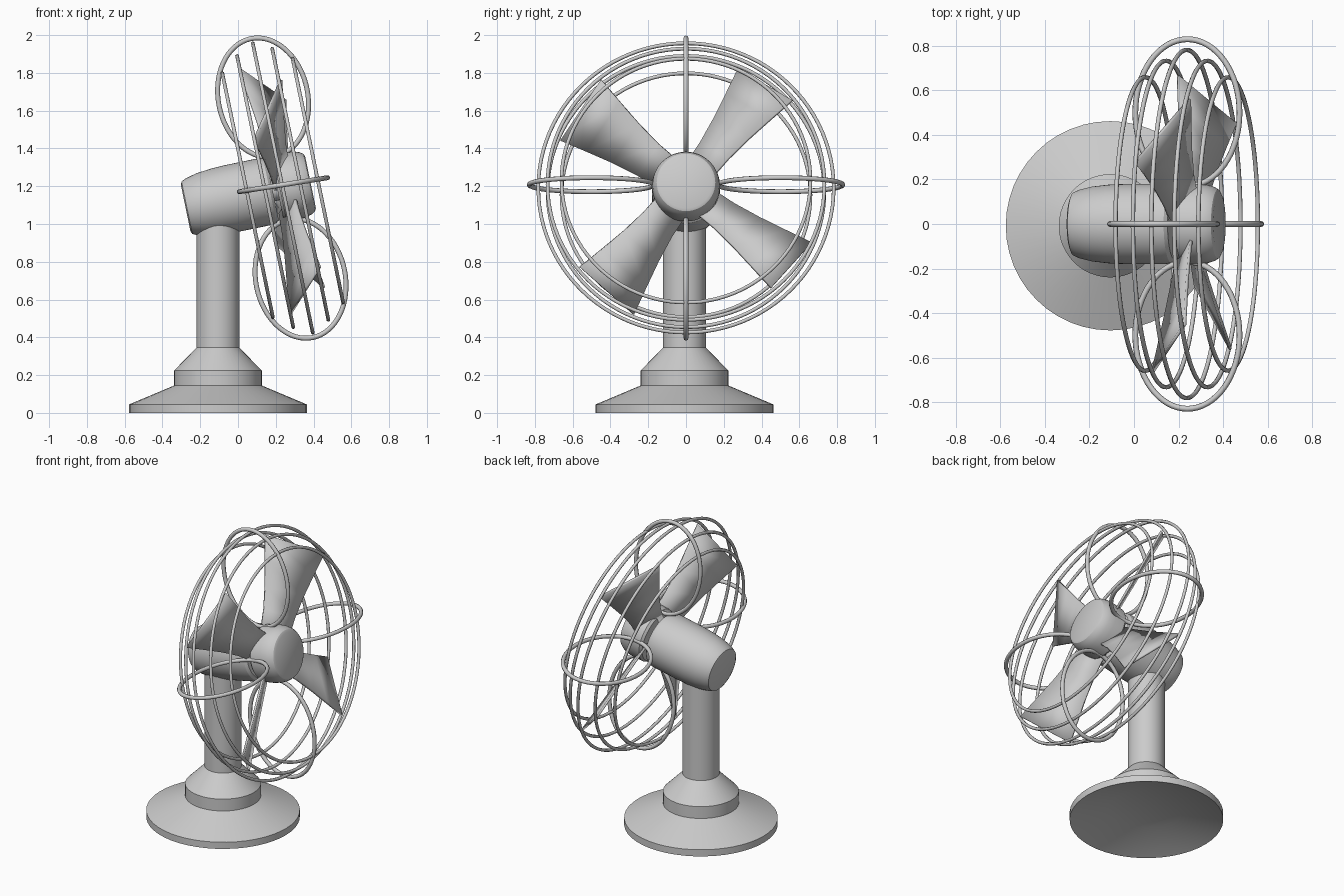
import bpy, bmesh
from math import sin, cos, pi, radians, tan
from mathutils import Matrix, Vector

if "Cube" in bpy.data.objects:
    bpy.data.objects.remove(bpy.data.objects["Cube"])

TILT = radians(11.7)
# Fan head frame: local x is the fan axis, tilted upward
HEAD = Matrix.Translation((0.232, 0, 1.19)) @ Matrix.Rotation(-TILT, 4, 'Y')
# Side ribs sit slightly higher and flatter than the rest of the head
SIDE = Matrix.Translation((0.24, 0, 1.208)) @ Matrix.Rotation(radians(-9), 4, 'Y')
# Turns a lathe axis (z) into the fan axis (x)
AXIS = HEAD @ Matrix.Rotation(pi / 2, 4, 'Y')


def smooth(obj, angle=30):
    bpy.ops.object.select_all(action='DESELECT')
    obj.select_set(True)
    bpy.context.view_layer.objects.active = obj
    bpy.ops.object.shade_smooth_by_angle(angle=radians(angle))


def mesh_object(name, bm, matrix):
    bm.transform(matrix)
    mesh = bpy.data.meshes.new(name)
    bm.to_mesh(mesh)
    bm.free()
    obj = bpy.data.objects.new(name, mesh)
    bpy.context.collection.objects.link(obj)
    return obj


def lathe(name, profile, matrix, steps=48):
    bm = bmesh.new()
    verts = [bm.verts.new((r, 0, h)) for r, h in profile]
    edges = [bm.edges.new(p) for p in zip(verts, verts[1:])]
    bmesh.ops.spin(bm, geom=verts + edges, axis=(0, 0, 1), cent=(0, 0, 0),
                   angle=2 * pi, steps=steps)
    bmesh.ops.remove_doubles(bm, verts=bm.verts, dist=1e-4)
    bmesh.ops.recalc_face_normals(bm, faces=bm.faces)
    obj = mesh_object(name, bm, matrix)
    smooth(obj)
    return obj


def wire_loop(name, center, u, v, radius, count=64, frame=HEAD):
    """Closed elliptical wire with half axes u and v, in the given frame."""
    curve = bpy.data.curves.new(name, 'CURVE')
    curve.dimensions = '3D'
    curve.bevel_depth = radius
    curve.bevel_resolution = 2
    spline = curve.splines.new('POLY')
    spline.points.add(count - 1)
    spline.use_cyclic_u = True
    for i, point in enumerate(spline.points):
        a = 2 * pi * i / count
        p = frame @ (Vector(center) + Vector(u) * cos(a) + Vector(v) * sin(a))
        point.co = (*p, 1)
    obj = bpy.data.objects.new(name, curve)
    bpy.context.collection.objects.link(obj)
    bpy.ops.object.select_all(action='DESELECT')
    obj.select_set(True)
    bpy.context.view_layer.objects.active = obj
    bpy.ops.object.convert(target='MESH')
    smooth(bpy.context.object, 60)


# Stand: foot with a dished underside, collar and column
lathe("stand", [(0, 0.09), (0.23, 0.08), (0.47, 0), (0.47, 0.045), (0.232, 0.145),
                (0.232, 0.225), (0.113, 0.345), (0.113, 1.02), (0, 1.02)],
      Matrix.Translation((-0.106, -0.008, 0)))

# Motor housing, shaft and front hub along the fan axis
lathe("motor_housing", [(0, -0.52), (0.125, -0.52), (0.142, -0.513), (0.153, -0.49),
                        (0.168, -0.43), (0.177, -0.35), (0.18, -0.27), (0.18, -0.09),
                        (0.175, -0.065), (0.16, -0.05), (0, -0.05)], AXIS)
lathe("shaft", [(0.06, -0.06), (0.06, 0)], AXIS, 24)
lathe("hub", [(0, -0.025), (0.165, -0.025), (0.178, -0.01), (0.18, 0.06), (0.176, 0.1),
              (0.167, 0.13), (0.155, 0.148), (0.14, 0.155), (0, 0.155)], AXIS)

# Four flared, pitched blades
for k in range(4):
    phi = radians(53 + 90 * k)
    d = Vector((0, cos(phi), sin(phi)))
    e = Vector((-tan(radians(30)), -sin(phi), cos(phi)))
    bm = bmesh.new()
    rows = []
    for r, half in [(0.1, 0.082), (0.25, 0.092), (0.4, 0.115), (0.55, 0.146), (0.698, 0.178)]:
        rows.append([bm.verts.new(d * r + e * (half * s) + Vector((0.01, 0, 0)))
                     for s in (-1, 1)])
    for a, b in zip(rows, rows[1:]):
        bm.faces.new((a[0], a[1], b[1], b[0]))
    blade = mesh_object(f"blade_{k + 1}", bm, HEAD)
    solid = blade.modifiers.new("thickness", 'SOLIDIFY')
    solid.thickness = 0.014
    solid.offset = 0
    smooth(blade)

# Guard rings
for i, radius in enumerate((0.659, 0.733, 0.782, 0.733, 0.659)):
    wire_loop(f"guard_ring_{i + 1}", ((i - 2) * 0.095 + 0.005, 0, 0),
              (0, radius, 0), (0, 0, radius), 0.01, 96)

# Four oval ribs holding the rings
for k in range(4):
    d = Vector((0, cos(k * pi / 2), sin(k * pi / 2)))
    upright = k % 2
    wire_loop(f"guard_rib_{k + 1}", d * (0.489 if upright else 0.5),
              d * (0.319 if upright else 0.33), (0.237, 0, 0), 0.013,
              frame=HEAD if upright else SIDE)
